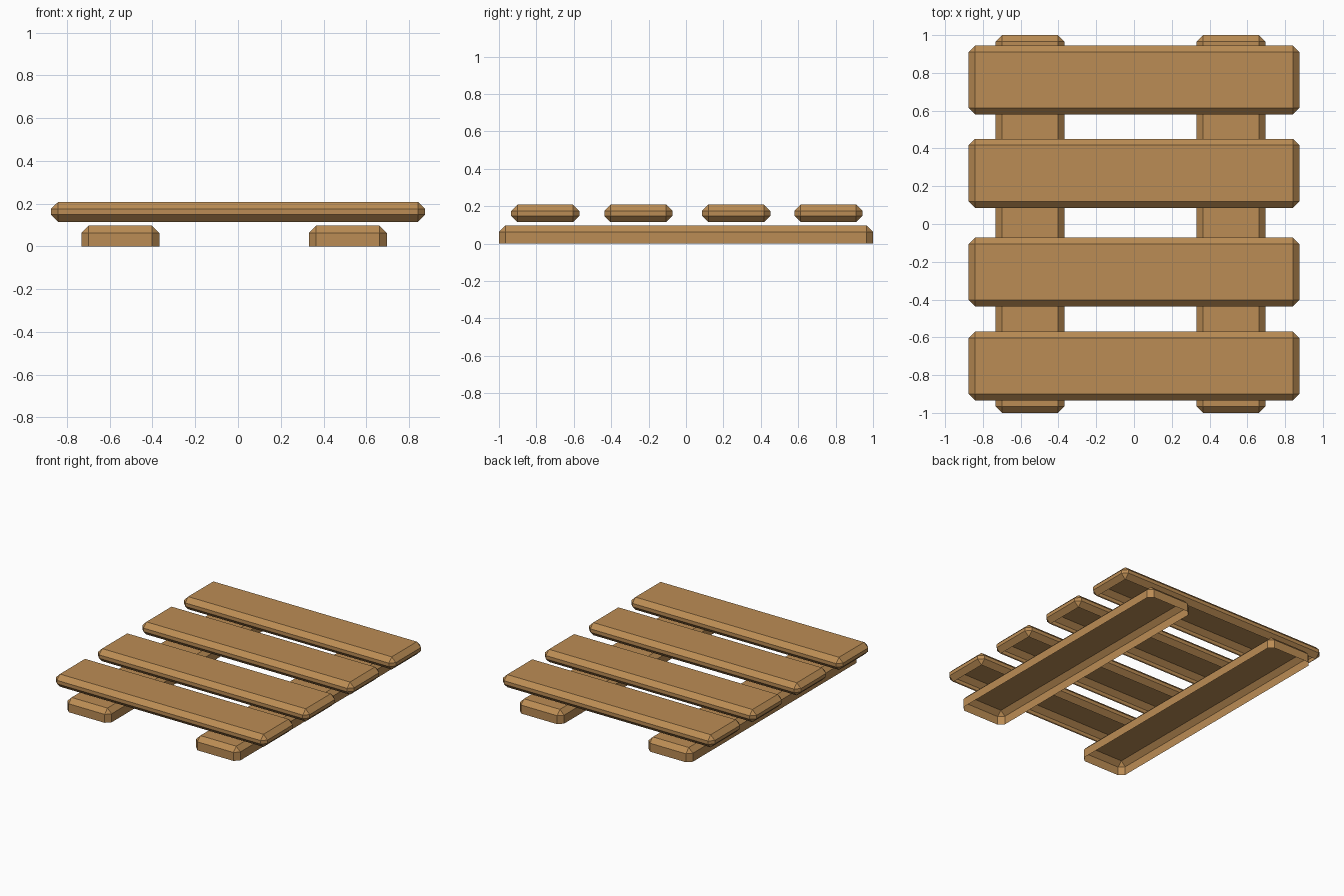
import bpy, bmesh

if "Cube" in bpy.data.objects:
    bpy.data.objects.remove(bpy.data.objects["Cube"])

wood = bpy.data.materials.new("warm wood")
wood.diffuse_color = (0.50, 0.265, 0.089, 1)
wood.use_nodes = True
wood.node_tree.nodes["Principled BSDF"].inputs["Base Color"].default_value = wood.diffuse_color


def plank(name, x0, x1, y0, y1, z0, z1, chamfer=0.034):
    """Chamfered board, open underneath."""
    bm = bmesh.new()
    bmesh.ops.create_cube(bm, size=1)
    for v in bm.verts:
        v.co = (x1 if v.co.x > 0 else x0,
                y1 if v.co.y > 0 else y0,
                z1 if v.co.z > 0 else z0)
    bottom = [f for f in bm.faces if f.normal.z < -0.5]
    edges = [e for e in bm.edges if any(v.co.z > z0 for v in e.verts)]
    bmesh.ops.bevel(bm, geom=edges, offset=chamfer, segments=1,
                    affect='EDGES', profile=0.5)
    bm.normal_update()
    bottom = [f for f in bm.faces if f.normal.z < -0.9]
    bmesh.ops.delete(bm, geom=bottom, context='FACES')
    me = bpy.data.meshes.new(name)
    bm.to_mesh(me)
    bm.free()
    me.materials.append(wood)
    bpy.context.collection.objects.link(bpy.data.objects.new(name, me))


WIDTH = 0.365

# two runners lying on the ground, front to back
for i, x in enumerate((-0.733, 0.331)):
    plank(f"runner_{i + 1}", x, x + WIDTH, -1, 1, 0, 0.097)

# four deck boards floating just above the runners
for i, y in enumerate((-0.935, -0.437, 0.086, 0.579)):
    plank(f"deck_board_{i + 1}", -0.875, 0.875, y, y + WIDTH, 0.115, 0.209)
